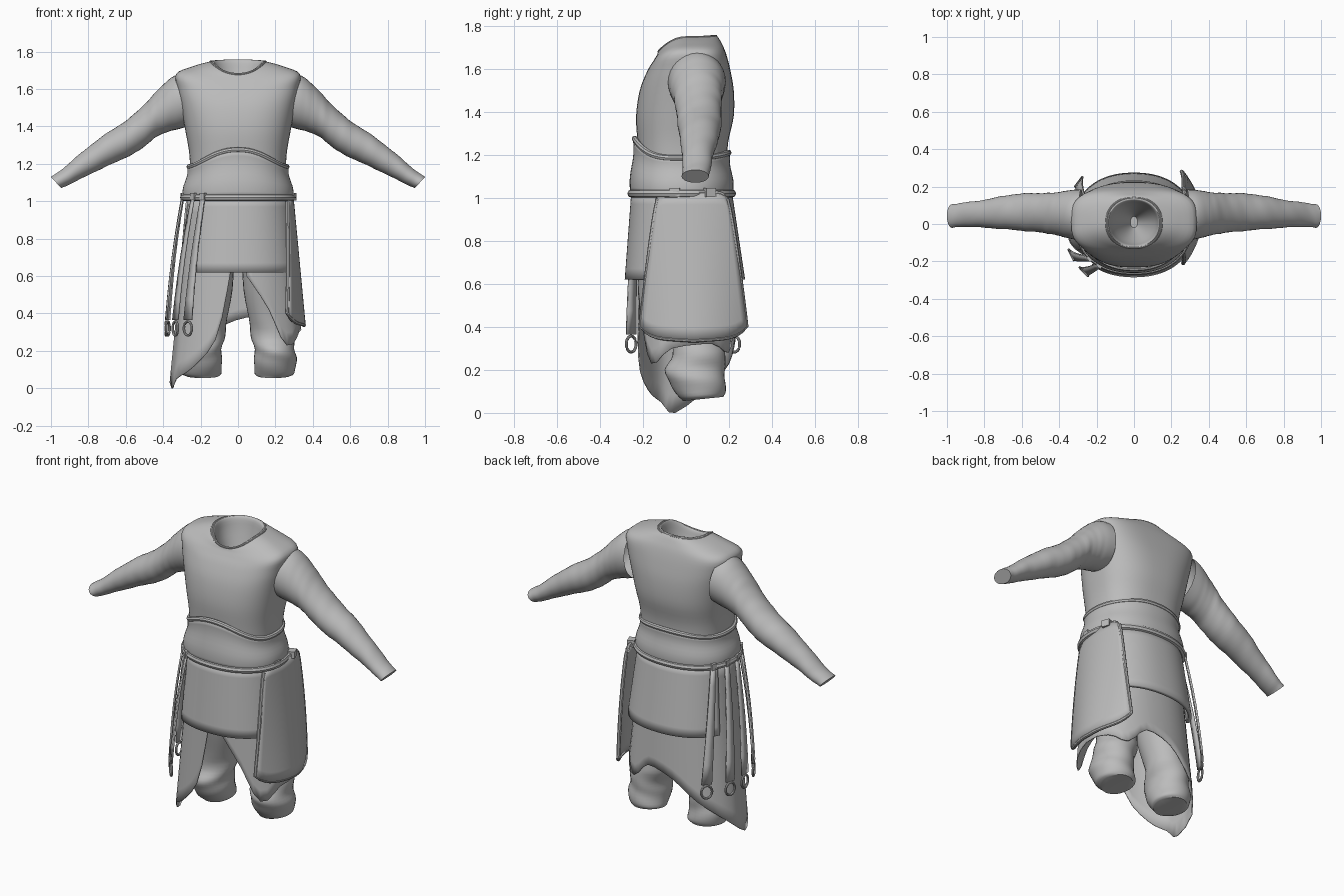
import bpy, bmesh, math
from math import sin, cos, pi, radians
from mathutils import Vector

cube = bpy.data.objects.get("Cube")
if cube:
    bpy.data.objects.remove(cube)

grey = bpy.data.materials.new("cloth_grey")
grey.use_nodes = True
COLOUR = (0.5, 0.5, 0.5, 1)
grey.diffuse_color = COLOUR
grey.node_tree.nodes["Principled BSDF"].inputs["Base Color"].default_value = COLOUR


def lerp(a, b, t):
    return a + (b - a) * t


def smooth_rows(rows, n=4):
    """Catmull-Rom resampling of a list of parameter rows."""
    out = []
    for i in range(len(rows) - 1):
        quad = [rows[max(i - 1, 0)], rows[i], rows[i + 1], rows[min(i + 2, len(rows) - 1)]]
        for k in range(n):
            t = k / n
            out.append([b + 0.5 * t * (c - a + t * (2 * a - 5 * b + 4 * c - d + t * (3 * (b - c) + d - a)))
                        for a, b, c, d in zip(*quad)])
    return out + [list(rows[-1])]


def skin(name, rows, closed=True, cap=(False, False), thick=0.0, angle=40):
    """Mesh from rows of points, optionally closed, capped and thickened."""
    bm = bmesh.new()
    vs = [[bm.verts.new(p) for p in row] for row in rows]
    n = len(rows[0])
    for a, b in zip(vs, vs[1:]):
        for j in range(n if closed else n - 1):
            k = (j + 1) % n
            bm.faces.new((a[j], a[k], b[k], b[j]))
    for use, row in zip(cap, (vs[0], vs[-1])):
        if use:
            bm.faces.new(row)
    bmesh.ops.recalc_face_normals(bm, faces=bm.faces)
    mesh = bpy.data.meshes.new(name)
    bm.to_mesh(mesh)
    bm.free()
    mesh.materials.append(grey)
    mesh.shade_smooth()
    mesh.set_sharp_from_angle(angle=radians(angle))
    obj = bpy.data.objects.new(name, mesh)
    bpy.context.collection.objects.link(obj)
    if thick:
        mod = obj.modifiers.new("thickness", 'SOLIDIFY')
        mod.thickness = thick
        mod.offset = 0


def tube(name, pts, r, sides=8):
    """Closed round cord through points."""
    pts = [Vector(p) for p in pts]
    rows = []
    for i, p in enumerate(pts):
        t = (pts[(i + 1) % len(pts)] - pts[i - 1]).normalized()
        side = t.cross(Vector((0, 0, 1)) if abs(t.z) < 0.9 else Vector((1, 0, 0))).normalized()
        up = side.cross(t)
        rows.append([p + r * (side * cos(q) + up * sin(q)) for q in (2 * pi * k / sides for k in range(sides))])
    skin(name, rows + rows[:1])


def oval(a, hx, yf, yb, power=1.0):
    """Point on an oval outline at angle a; the front half faces -y."""
    f = lambda v: math.copysign(abs(v) ** power, v)
    return hx * f(cos(a)), (yf + yb) / 2 + (yb - yf) / 2 * f(sin(a))


ANGLES = [2 * pi * k / 64 for k in range(64)]


def body_row(hx, yf, yb, zf, zs, zb, power):
    row = []
    for a in ANGLES:
        x, y = oval(a, hx, yf, yb, power)
        s = sin(a)
        row.append((x, y, lerp(zs, zb if s > 0 else zf, s * s)))
    return row


# Torso with shoulders and hollow neck:
# half width, front y, back y, front z, side z, back z, squareness
torso = [
    (.25, -.21, .19, .92, .92, .92, .8), (.255, -.215, .19, 1.1, 1.1, 1.1, .8),
    (.26, -.225, .195, 1.25, 1.25, 1.25, .8), (.282, -.232, .222, 1.38, 1.38, 1.38, .8),
    (.305, -.215, .222, 1.5, 1.5, 1.5, .75), (.325, -.18, .205, 1.59, 1.6, 1.6, .66),
    (.33, -.15, .185, 1.64, 1.682, 1.675, .62), (.24, -.135, .165, 1.665, 1.722, 1.72, .75),
    (.15, -.128, .145, 1.68, 1.747, 1.752, .9), (.132, -.115, .125, 1.672, 1.742, 1.75, .95),
    (.11, -.095, .105, 1.6, 1.65, 1.66, 1), (.02, -.02, .04, 1.42, 1.42, 1.42, 1)]
skin("tunic_torso", [body_row(*r) for r in smooth_rows(torso)], cap=(True, True), angle=50)
tube("neck_trim", body_row(.147, -.127, .14, 1.68, 1.746, 1.752, .9), .006)

# Sleeves: top x, top z, bottom x, bottom z, front y, back y
sleeve = [
    (.295, 1.68, .27, 1.40, -.085, .185), (.345, 1.668, .32, 1.385, -.08, .182),
    (.41, 1.615, .38, 1.37, -.065, .172), (.48, 1.54, .45, 1.335, -.05, .165),
    (.58, 1.445, .53, 1.27, -.04, .165), (.70, 1.365, .64, 1.215, -.03, .155),
    (.82, 1.275, .77, 1.155, -.02, .13), (.93, 1.18, .88, 1.1, -.015, .115), (1.0, 1.13, .945, 1.07, -.02, .105)]
for side, label in ((1, "left"), (-1, "right")):
    rows = []
    for i, (tx, tz, bx, bz, yf, yb) in enumerate(smooth_rows(sleeve, 6)):
        row = []
        for a in ANGLES[::2]:
            crease = sin(i * .8 + 2 * sin(a)) + .6 * sin(i * 1.7 + 3 * cos(a))
            fold = 1 + .015 * crease * min(1, max(0, i - 6) / 12)
            t = .5 + .5 * sin(a) * fold
            row.append((side * lerp(bx, tx, t), lerp(yf, yb, .5 + .5 * cos(a) * fold), lerp(bz, tz, t)))
        rows.append(row)
    skin(label + "_sleeve", rows, cap=(False, True))

# Baggy trouser legs: z, centre x, centre y, half width, half depth
leg = [
    (.065, .19, .08, .085, .095), (.085, .195, .075, .108, .108), (.15, .2, .052, .113, .13),
    (.21, .195, .042, .108, .138), (.28, .185, .06, .115, .125), (.38, .165, .05, .11, .12),
    (.6, .15, .02, .125, .15), (.98, .13, 0, .12, .17)]
for side, label in ((1, "left"), (-1, "right")):
    rows = []
    for i, (z, cx, cy, rx, ry) in enumerate(smooth_rows(leg)):
        row = []
        for a in ANGLES[::2]:
            fold = 1 + .025 * sin(i * .9 + 2 * a)
            row.append((side * (cx + rx * cos(a) * fold), cy + ry * sin(a) * fold, z + .01 * sin(a) * (z < .3)))
        rows.append(row)
    skin(label + "_trouser_leg", rows, cap=(True, False))


# Wide waist wrap with peaked top edge and rolled rims
def belt_row(t, out=0.0):
    row = []
    for a in ANGLES:
        x, y = oval(a, lerp(.287, .262, t) + out, lerp(-.25, -.238, t) - out, lerp(.21, .198, t) + out, .9)
        top = 1.185 + .09 * max(0, -sin(a)) ** 3.3 + .025 * max(0, sin(a)) ** 3
        row.append((x, y, lerp(1.02, top, t)))
    return row


skin("waist_wrap", [belt_row(k / 8, .006 * sin(k * pi / 4)) for k in range(9)], thick=.018)
tube("waist_wrap_top_rim", belt_row(1), .014)
tube("waist_wrap_bottom_rim", belt_row(0, .004), .019)


# Front and back aprons
def apron(name, start, end, y_top, y_hem):
    rows = []
    for k in range(9):
        t = k / 8
        row = []
        for j in range(33):
            a = radians(lerp(start, end, j / 32))
            yf, yb = lerp(y_top[0], y_hem[0], t), lerp(y_top[1], y_hem[1], t)
            x, y = oval(a, lerp(.27, .312, t), yf, yb, .9)
            row.append((x, y, lerp(1.02, .62, t)))
        rows.append(row)
    skin(name, rows, closed=False, thick=.02)


apron("front_apron", 227, 335, (-.245, .2), (-.275, .24))
apron("back_apron", 25, 160, (-.23, .205), (-.25, .265))

# Long under robe, split at the front, hem dipping to a tail: angle, hem height
hem = [(-83, .6), (-62, .42), (-42, .23), (-15, .3), (30, .32), (55, .28), (75, .38),
       (100, .34), (125, .23), (155, .13), (192, .0), (208, .05), (228, .11), (252, .26), (264, .62)]
cols = []
for deg, low in smooth_rows(hem, 3):
    a = radians(deg)
    col = []
    for k in range(13):
        z = lerp(1.02, low, k / 12)
        drop = 1.02 - z
        ripple = 1 + .02 * drop * sin(9 * a)
        x, y = oval(a, (.265 + .1 * drop) * ripple, -.215 - .02 * drop, .19 + .06 * drop, .9)
        col.append((x, y, z))
    cols.append(col)
skin("under_robe", cols, closed=False, thick=.006, angle=60)


# Curved left hip panel with rolled edge
def panel_point(u, t):
    y = lerp(lerp(-.13, -.21, t ** .8), lerp(.19, .28, t ** .8), (u + 1) / 2)
    x = lerp(.287, .352, t) - lerp(.9, 1.55, t) * (y - .03) ** 2
    return (x, y, lerp(1.025 - .03 * u ** 8, .338 + .05 * u ** 6 + .015 * abs(u), t))


steps = [k / 10 - 1 for k in range(21)]
downs = [k / 12 for k in range(13)]
skin("hip_panel", [[panel_point(u, t) for u in steps] for t in downs], closed=False, thick=.02)
edge = ([panel_point(u, 0) for u in steps] + [panel_point(1, t) for t in downs[1:]]
        + [panel_point(u, 1) for u in steps[-2::-1]] + [panel_point(-1, t) for t in downs[-2:0:-1]])
tube("hip_panel_edge", edge, .011)


# Small loops fastening pieces to the waist
def belt_loop(name, x, y, w=.024, h=.02):
    out = Vector((x, y, 0)).normalized()
    tan = Vector((-out.y, out.x, 0))
    base = Vector((x, y, 1.025))
    pts = [(-w, -h), (w, -h), (w, h), (-w, h)]
    skin(name, [[base + tan * p + Vector((0, 0, q)) + out * d for p, q in pts] for d in (-.02, .02)],
         cap=(True, True))


for i, y in enumerate((-.05, .11)):
    belt_loop(f"panel_loop_{i + 1}", .288 - .6 * (y - .03) ** 2, y)

# Hanging straps ending in rings round the right hip: top x, top y, ring x, ring y
straps = [(-.18, -.215, -.268, -.255), (-.23, -.18, -.335, -.165), (-.285, -.06, -.385, -.01),
          (-.285, .03, -.375, .115), (-.255, .11, -.295, .225)]
for i, (tx, ty, bx, by) in enumerate(straps):
    out = Vector((bx, by, 0)).normalized()
    tan = Vector((-out.y, out.x, 0))
    top, low = Vector((tx, ty, 1.03)) + out * .01, Vector((bx, by, .365))
    rows = []
    for k in range(7):
        t = k / 6
        mid = top.lerp(low, t) + out * .01 * sin(pi * t)
        w = lerp(.014, .03, t)
        rows.append([mid - tan * w, mid + tan * w])
    skin(f"strap_{i + 1}", rows, closed=False, thick=.01)
    centre = low - Vector((0, 0, .045))
    ring = [centre + .031 * (tan * cos(a) + Vector((0, 0, 1.2 * sin(a)))) for a in ANGLES[::2]]
    tube(f"strap_ring_{i + 1}", ring, .007)
    belt_loop(f"strap_loop_{i + 1}", tx, ty, .016, .018)
